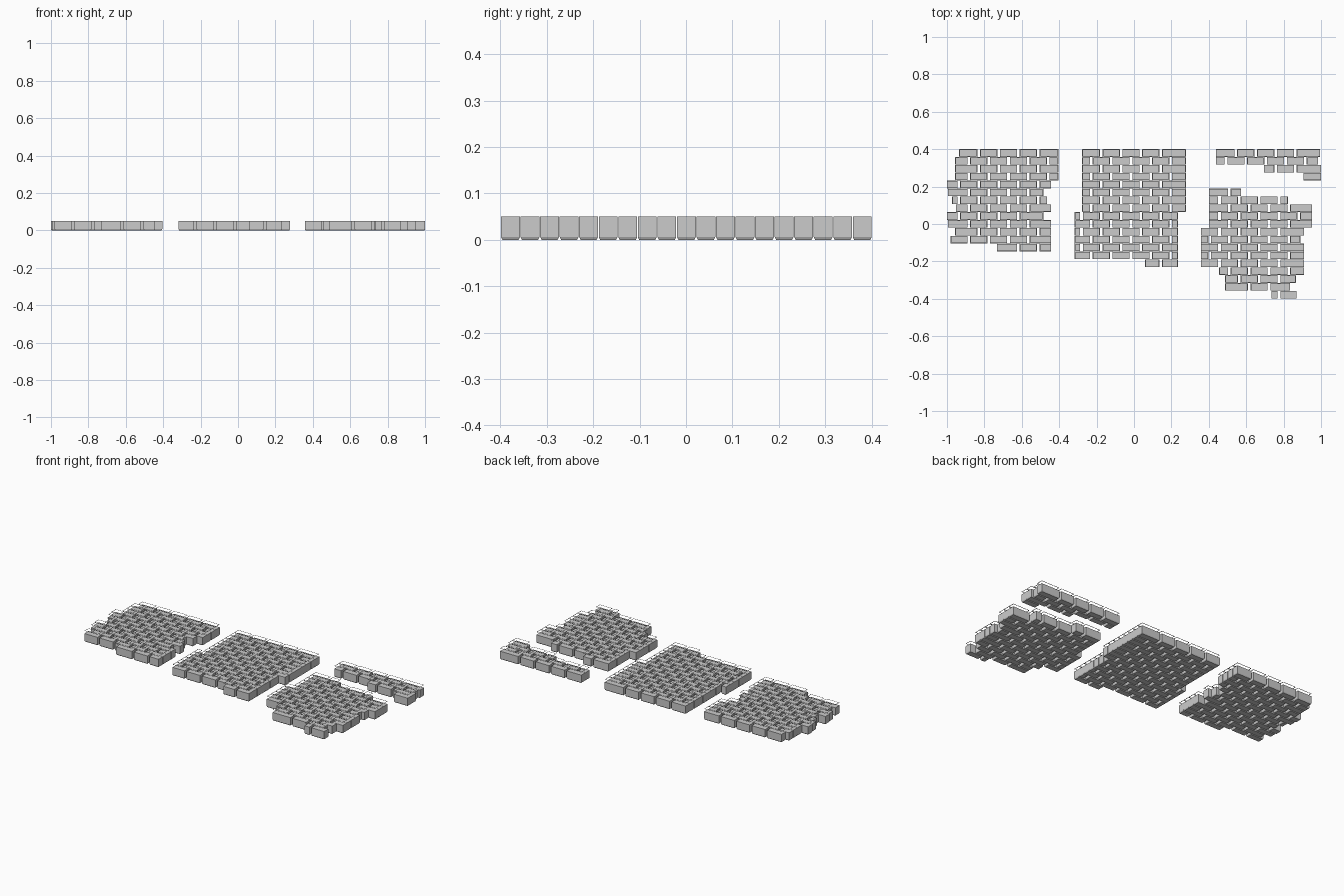
import bpy, bmesh

if "Cube" in bpy.data.objects:
    bpy.data.objects.remove(bpy.data.objects["Cube"])

PITCH = 0.8 / 19          # height of one brick course
STEP, GAP = 0.106, 0.014  # brick spacing and joint width
TOP, RIM, CH = 0.05, 0.067, 0.006

# name: (first course, joint phase, [(left, right) of each course])
PATCHES = {
    "left_brick_patch": (0, -0.83, [
        (-.935, -.405), (-.957, -.405), (-.957, -.405), (-.957, -.405), (-1, -.443), (-.995, -.485),
        (-.973, -.465), (-.952, -.443), (-1, -.485), (-.995, -.443), (-.957, -.443), (-.98, -.443),
        (-.733, -.443)]),
    "middle_brick_patch": (0, -0.175, [(-.278, .277)] * 8 + [(-.318, .235)] * 6 + [(.06, .235)]),
    "corner_brick_strip": (0, 0.545, [(.438, .995), (.438, .985), (.695, 1), (.905, 1)]),
    "right_brick_patch": (5, 0.51, [
        (.4, .573), (.4, .823), (.4, .952), (.4, .952), (.4, .952), (.358, .909), (.358, .89),
        (.358, .909), (.358, .909), (.358, .909), (.455, .909), (.487, .866), (.487, .835), (.735, .87)]),
}


def course_bricks(a, b, joint):
    """Split one course into bricks at the running-bond joints."""
    while joint > a:
        joint -= STEP
    cuts = [a - GAP / 2]
    while joint < b:
        if joint - cuts[-1] > 0.035 and b - joint > 0.035:
            cuts.append(joint)
        joint += STEP
    cuts.append(b + GAP / 2)
    return [(l + GAP / 2, r - GAP / 2) for l, r in zip(cuts, cuts[1:])]


def rect(bm, x0, x1, y0, y1, z, inset=0.0):
    i = inset
    return [bm.verts.new(p) for p in ((x0 + i, y0 + i, z), (x1 - i, y0 + i, z),
                                      (x1 - i, y1 - i, z), (x0 + i, y1 - i, z))]


def bridge(bm, lo, hi):
    for k in range(4):
        bm.faces.new((lo[k], lo[(k + 1) % 4], hi[(k + 1) % 4], hi[k]))


def finish(bm, name):
    mesh = bpy.data.meshes.new(name)
    bm.to_mesh(mesh)
    bm.free()
    bpy.context.collection.objects.link(bpy.data.objects.new(name, mesh))


for name, (first, phase, courses) in PATCHES.items():
    bricks, rims = bmesh.new(), bmesh.new()
    for n, (a, b) in enumerate(courses):
        y1 = 0.4 - (first + n) * PITCH
        y0 = y1 - PITCH + 0.0015
        for x0, x1 in course_bricks(a, b, phase + (n % 2) * STEP / 2):
            # brick with a chamfered lower face
            low = rect(bricks, x0, x1, y0, y1, 0, 0.003)
            mid = rect(bricks, x0, x1, y0, y1, CH)
            top = rect(bricks, x0, x1, y0, y1, TOP)
            bridge(bricks, low, mid)
            bridge(bricks, mid, top)
            bricks.faces.new(top)
            bricks.faces.new(low[::-1])
            # thin outline floating above the brick
            bridge(rims, rect(rims, x0, x1, y0, y1, RIM), rect(rims, x0, x1, y0, y1, RIM, 0.004))
    finish(bricks, name)
    finish(rims, name + "_rims")
